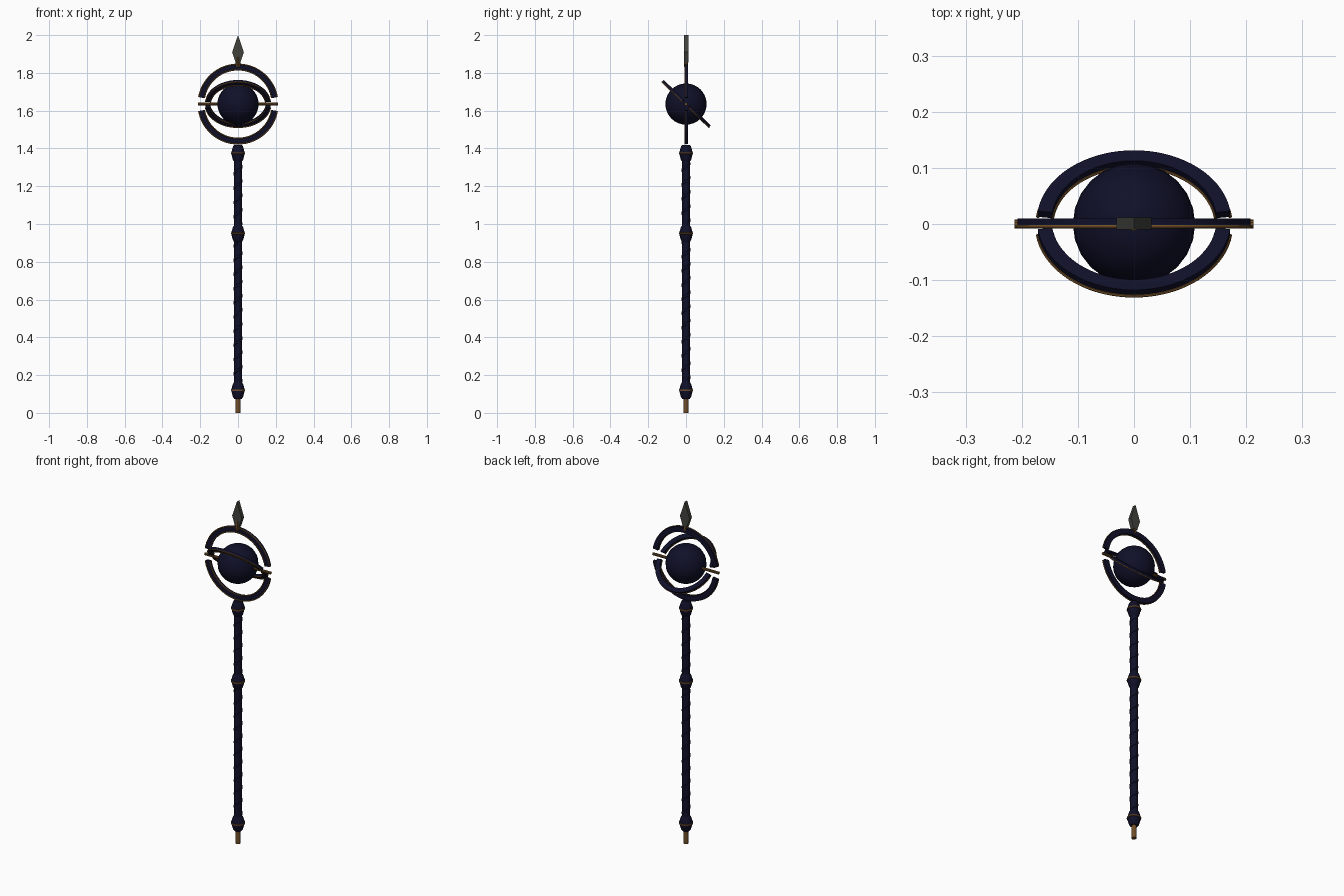
import bpy, bmesh, math
from mathutils import Matrix, Vector

if "Cube" in bpy.data.objects:
    bpy.data.objects.remove(bpy.data.objects["Cube"])

def mat(name, c):
    m = bpy.data.materials.new(name)
    m.diffuse_color = (*c, 1)
    m.use_nodes = True
    m.node_tree.nodes["Principled BSDF"].inputs["Base Color"].default_value = m.diffuse_color
    return m

NAVY = mat("dark navy", (0.005, 0.005, 0.022))
BRONZE = mat("bronze", (0.16, 0.075, 0.02))
STEEL = mat("dark steel", (0.055, 0.055, 0.045))
CZ = 1.635  # height of the orb centre

def finish(name, bm, m, smooth=True, matrix=None):
    bmesh.ops.recalc_face_normals(bm, faces=bm.faces)
    if matrix:
        bm.transform(matrix)
    me = bpy.data.meshes.new(name)
    bm.to_mesh(me)
    bm.free()
    me.materials.append(m)
    ob = bpy.data.objects.new(name, me)
    bpy.context.collection.objects.link(ob)
    if smooth:
        bpy.ops.object.select_all(action='DESELECT')
        ob.select_set(True)
        bpy.context.view_layer.objects.active = ob
        bpy.ops.object.shade_smooth_by_angle(angle=math.radians(35))
    return ob

def sweep(bm, sections, closed=False):
    """Skin a list of cross-section loops; cap the ends when open."""
    loops = [[bm.verts.new(p) for p in s] for s in sections]
    n = len(loops[0])
    pairs = list(zip(loops, loops[1:])) + ([(loops[-1], loops[0])] if closed else [])
    for a, b in pairs:
        for i in range(n):
            bm.faces.new((a[i], a[(i + 1) % n], b[(i + 1) % n], b[i]))
    if not closed:
        bm.faces.new(loops[0])
        bm.faces.new(loops[-1])

def lathe(name, profile, m, seg=16):
    bm = bmesh.new()
    sweep(bm, [[(r * math.cos(2 * math.pi * i / seg), r * math.sin(2 * math.pi * i / seg), z)
                for i in range(seg)] for r, z in profile])
    return finish(name, bm, m)

def arc(name, section, a0, a1, m, matrix, seg=36):
    """Sweep a (radius, depth) section around the y axis."""
    bm = bmesh.new()
    secs = []
    for k in range(seg + 1):
        a = a0 + (a1 - a0) * k / seg
        secs.append([(r * math.cos(a), y, r * math.sin(a)) for r, y in section])
    sweep(bm, secs)
    return finish(name, bm, m, matrix=matrix)

def disc(r, y, rad, n=6):
    return [(r + rad * math.cos(2 * math.pi * i / n), y + rad * math.sin(2 * math.pi * i / n))
            for i in range(n)]

# Split rings with bronze piping on the front rims
def split_ring(name, r_in, r_out, gap, tilt):
    mx = Matrix.Translation((0, 0, CZ)) @ Matrix.Rotation(math.radians(tilt), 4, 'X')
    g = math.radians(gap)
    for half, base in (("upper", 0), ("lower", math.pi)):
        a0, a1 = base + g, base + math.pi - g
        arc(f"{name}_{half}", [(r_in, -0.005), (r_out, -0.005), (r_out, 0.010), (r_in, 0.010)],
            a0, a1, NAVY, mx)
        for edge, r in (("inner", r_in), ("outer", r_out)):
            arc(f"{name}_{half}_{edge}_trim", disc(r, -0.005, 0.0033), a0, a1, BRONZE, mx)

split_ring("outer_ring", 0.181, 0.211, 10, 0)
split_ring("inner_ring", 0.147, 0.173, 7.5, 46)

# Orb
bm = bmesh.new()
bmesh.ops.create_uvsphere(bm, u_segments=24, v_segments=16, radius=0.109)
finish("orb", bm, NAVY, matrix=Matrix.Translation((0, 0, CZ)))

# Side pins holding the orb
for side, s in (("left", -1), ("right", 1)):
    bm = bmesh.new()
    bmesh.ops.create_cone(bm, cap_ends=True, segments=10, radius1=0.008, radius2=0.008, depth=0.113)
    finish(f"{side}_pin", bm, BRONZE,
           matrix=Matrix.Translation((s * 0.1565, 0, CZ)) @ Matrix.Rotation(math.pi / 2, 4, 'Y'))

# Shaft and bronze foot
lathe("shaft", [(0.021, 0.08), (0.021, 1.40)], NAVY)
lathe("foot", [(0.014, 0.0), (0.014, 0.09)], BRONZE)

# Spiral wrap around the shaft
def wrap(name, z0, z1, pitch=0.075, steps=18):
    bm = bmesh.new()
    secs = []
    n = int((z1 - z0) / pitch * steps)
    for k in range(n + 1):
        a, z = 2 * math.pi * k / steps, z0 + (z1 - z0) * k / n
        secs.append([(r * math.cos(a), r * math.sin(a), z + h)
                     for r, h in ((0.019, -0.008), (0.0235, -0.006), (0.0235, 0.006), (0.019, 0.008))])
    sweep(bm, secs)
    finish(name, bm, NAVY)

wrap("lower_wrap", 0.17, 0.90)
wrap("upper_wrap", 1.00, 1.32)

# Knots with a bronze band
for name, z in (("bottom", 0.12), ("middle", 0.95), ("top", 1.375)):
    lathe(f"{name}_knot", [(0.020, z - 0.046), (0.027, z - 0.036), (0.035, z - 0.006),
                           (0.035, z + 0.006), (0.027, z + 0.034), (0.020, z + 0.044)], NAVY)
    lathe(f"{name}_band", [(0.034, z - 0.005), (0.038, z - 0.003), (0.038, z + 0.003),
                           (0.034, z + 0.005)], BRONZE)

# Spear point and its socket
lathe("point_socket", [(0.012, 1.83), (0.012, 1.885)], BRONZE, 10)
outline = [(0.0, 2.0), (0.031, 1.91), (0.013, 1.855), (-0.013, 1.855), (-0.031, 1.91)]
bm = bmesh.new()
sweep(bm, [[(x, y, z) for x, z in outline] for y in (-0.010, 0.012)])
finish("spear_point", bm, STEEL, smooth=False)
